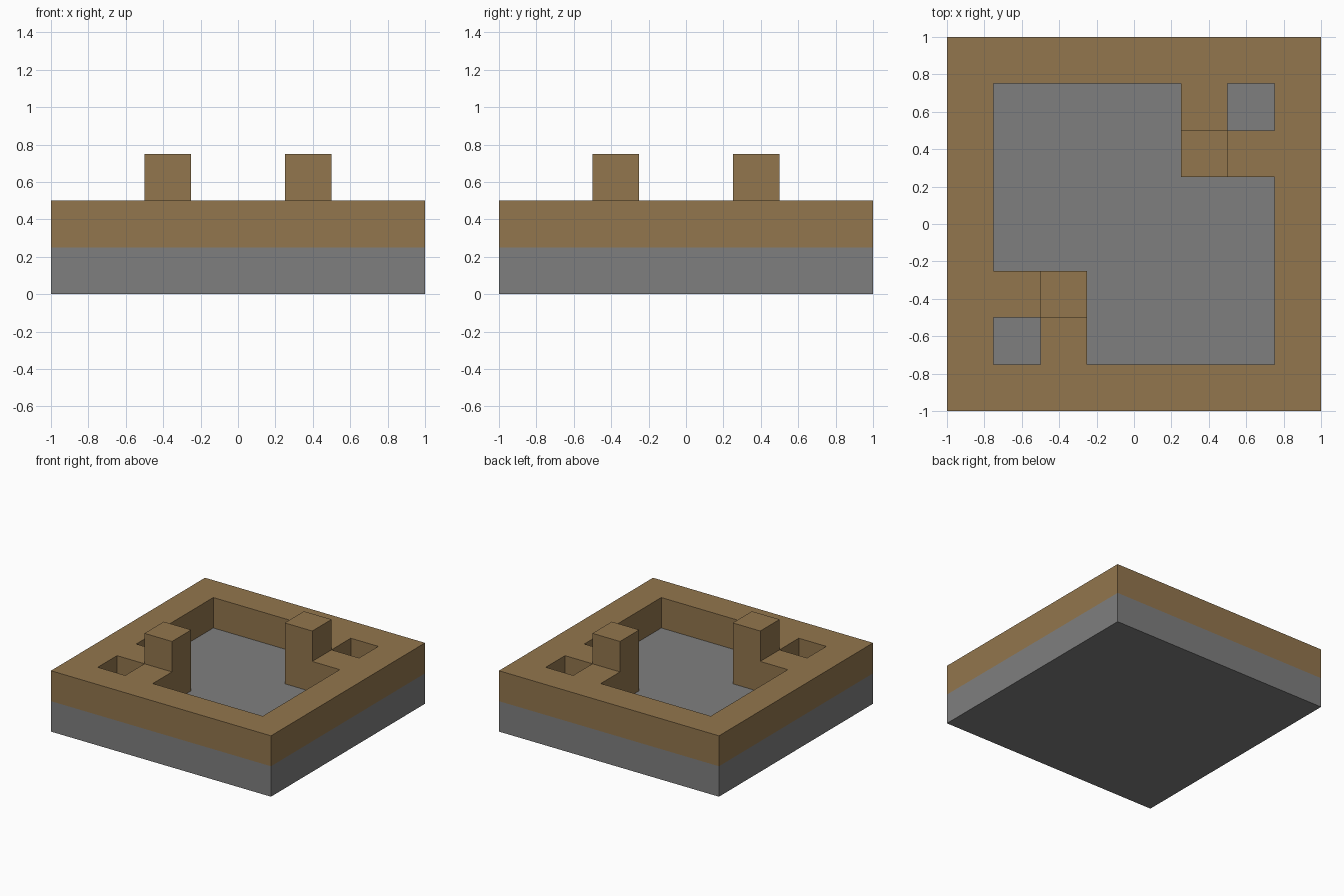
import bpy
import bmesh

if "Cube" in bpy.data.objects:
    bpy.data.objects.remove(bpy.data.objects["Cube"], do_unlink=True)

CELL = 0.25   # every size is a multiple of one cell
COUNT = 8     # cells along each side


def make_material(name, color):
    mat = bpy.data.materials.new(name)
    mat.use_nodes = True
    mat.diffuse_color = color
    mat.node_tree.nodes["Principled BSDF"].inputs["Base Color"].default_value = color
    return mat


def add_object(name, bm, mat):
    bmesh.ops.recalc_face_normals(bm, faces=bm.faces)
    mesh = bpy.data.meshes.new(name)
    bm.to_mesh(mesh)
    bm.free()
    mesh.materials.append(mat)
    obj = bpy.data.objects.new(name, mesh)
    bpy.context.collection.objects.link(obj)
    return obj


def raise_faces(bm, faces, height):
    """Extrude faces straight up and remove the covered originals."""
    result = bmesh.ops.extrude_face_region(bm, geom=faces)["geom"]
    top = [g for g in result if isinstance(g, bmesh.types.BMVert)]
    bmesh.ops.translate(bm, verts=top, vec=(0, 0, height))
    covered = [f for f in faces if f.is_valid]
    if covered:
        bmesh.ops.delete(bm, geom=covered, context="FACES_ONLY")


def cell_of(face):
    """Column and row of a face, folded so opposite corners match."""
    c = face.calc_center_median()
    i, j = (int(v / CELL + COUNT / 2) for v in (c.x, c.y))
    return (i, j) if i + j < COUNT else (COUNT - 1 - i, COUNT - 1 - j)


def is_wall(face):
    i, j = cell_of(face)
    rim = min(i, j) == 0 or max(i, j) == COUNT - 1
    corner_arm = (i, j) in {(1, 2), (2, 1), (2, 2)}
    return rim or corner_arm


brown = make_material("wood brown", (0.29, 0.182, 0.075, 1))
grey = make_material("stone grey", (0.212, 0.212, 0.212, 1))

# Stone slab, whose top is the floor of the basin and the corner pits
bm = bmesh.new()
bmesh.ops.create_cube(bm, size=1)
bmesh.ops.scale(bm, verts=bm.verts, vec=(2, 2, CELL))
bmesh.ops.translate(bm, verts=bm.verts, vec=(0, 0, CELL / 2))
add_object("stone_base", bm, grey)

# Wooden rim with two opposite corner arms, each carrying a square post
bm = bmesh.new()
bmesh.ops.create_grid(bm, x_segments=COUNT, y_segments=COUNT, size=1)
bmesh.ops.translate(bm, verts=bm.verts, vec=(0, 0, CELL))
gaps = [f for f in bm.faces if not is_wall(f)]
bmesh.ops.delete(bm, geom=gaps, context="FACES")
raise_faces(bm, bm.faces[:], CELL)
bm.normal_update()
posts = [f for f in bm.faces if abs(f.normal.z) > 0.5 and cell_of(f) == (2, 2)]
raise_faces(bm, posts, CELL)
add_object("wooden_rim_and_posts", bm, brown)
